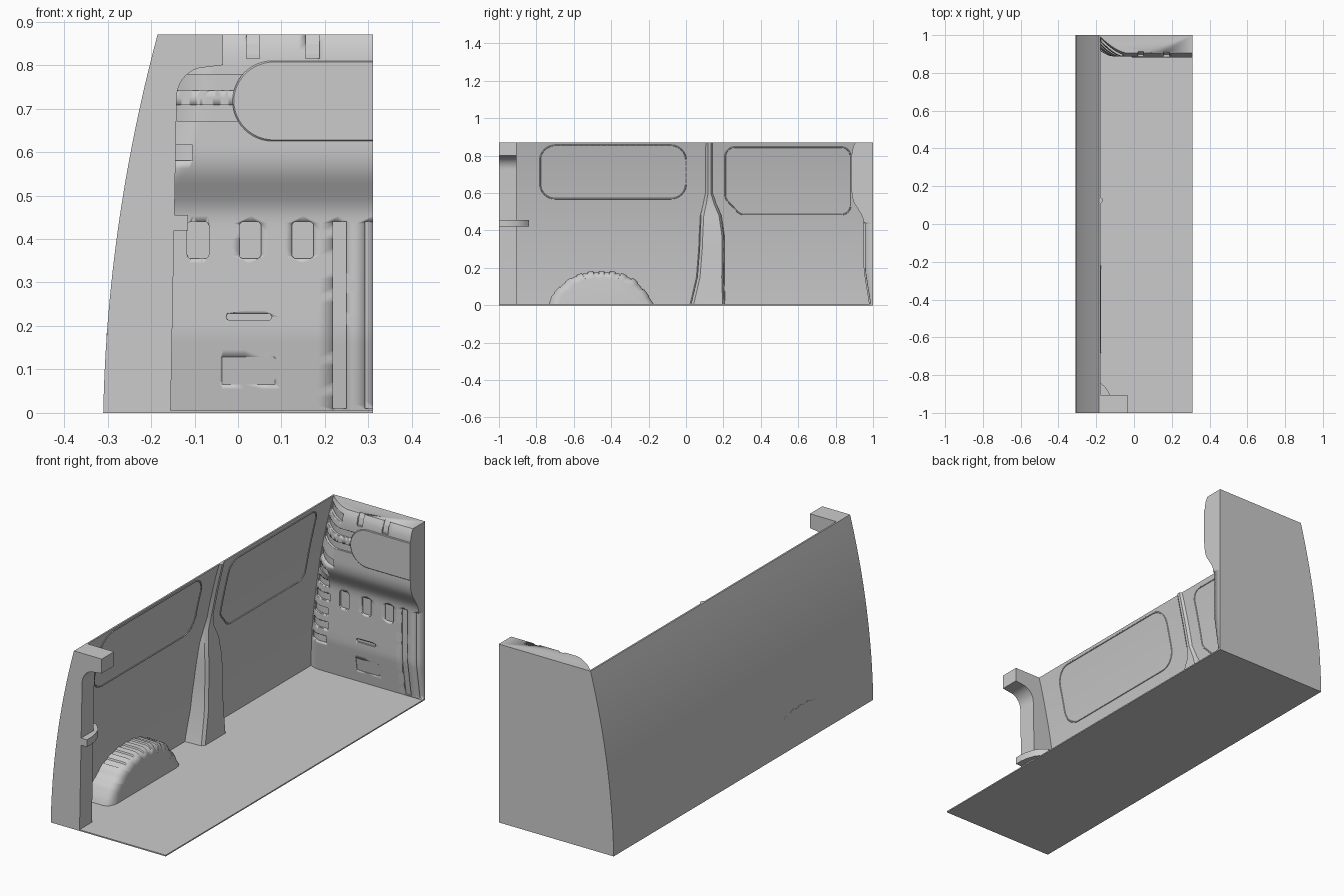
import bpy, bmesh, math
from mathutils import Vector

if "Cube" in bpy.data.objects:
    bpy.data.objects.remove(bpy.data.objects["Cube"])

XR, TOP, THICK = 0.31, 0.87, 0.008


def wall(z):
    """Outer x of the curved body side at height z."""
    return -0.31 + 0.02 * z + 0.142 * z * z


def loft(name, rings, angle=30):
    """Closed solid through rings of equal length, with capped ends."""
    bm = bmesh.new()
    rows = [[bm.verts.new(p) for p in r] for r in rings]
    n = len(rows[0])
    for a, b in zip(rows, rows[1:]):
        for i in range(n):
            j = (i + 1) % n
            bm.faces.new((a[i], a[j], b[j], b[i]))
    bm.faces.new(rows[0][::-1])
    bm.faces.new(rows[-1])
    return finish(name, bm, angle)


def finish(name, bm, angle=30):
    bmesh.ops.recalc_face_normals(bm, faces=bm.faces)
    me = bpy.data.meshes.new(name)
    bm.to_mesh(me)
    bm.free()
    ob = bpy.data.objects.new(name, me)
    bpy.context.collection.objects.link(ob)
    bpy.ops.object.select_all(action='DESELECT')
    ob.select_set(True)
    bpy.context.view_layer.objects.active = ob
    bpy.ops.object.shade_smooth_by_angle(angle=math.radians(angle))
    return ob


def prism(name, pts, axis, a, b):
    """Extrude 2D points along an axis from a to b."""
    put = {'x': lambda p, t: (t, p[0], p[1]),
           'y': lambda p, t: (p[0], t, p[1]),
           'z': lambda p, t: (p[0], p[1], t)}[axis]
    return loft(name, [[put(p, t) for p in pts] for t in (a, b)])


def rounded(corners, r, steps=6):
    """Round every corner of a convex 2D polygon."""
    out, n = [], len(corners)
    for i in range(n):
        p = Vector(corners[i])
        u = (Vector(corners[i - 1]) - p).normalized()
        v = (Vector(corners[(i + 1) % n]) - p).normalized()
        half = u.angle(v) / 2
        c = p + (u + v).normalized() * (r / math.sin(half))
        s, e = p + u * (r / math.tan(half)) - c, p + v * (r / math.tan(half)) - c
        out += [tuple(c + s.lerp(e, k / steps).normalized() * r) for k in range(steps + 1)]
    return out


def rect(x0, x1, z0, z1):
    return [(x0, z0), (x1, z0), (x1, z1), (x0, z1)]


def interp(table, t):
    for (a, u), (b, v) in zip(table, table[1:]):
        if t <= b:
            return u + (v - u) * max(0, t - a) / (b - a)
    return table[-1][1]


# Floor and curved side wall
prism("floor", rect(-0.308, XR, -1, 1), 'z', 0, 0.006)
zs = [TOP * i / 24 for i in range(25)]
prism("side_wall", [(wall(z), z) for z in zs] + [(wall(z) + THICK, z) for z in reversed(zs)],
      'y', -1, 1)

# Front door pillar with arched header stub
arch = [(-0.075 - 0.066 * math.sin(t), 0.725 + 0.07 * math.cos(t))
        for t in [math.pi / 2 * i / 10 for i in range(11)]]
prism("front_pillar", [(wall(z), z) for z in zs] + [(-0.035, TOP), (-0.035, 0.80)] + arch
      + [(-0.155, 0)], 'y', -1, -0.905)

# Curved bracket on the front pillar
prism("pillar_bracket", [(-0.2, -0.84), (-0.18, -0.84), (-0.155, -0.86), (-0.133, -0.89),
      (-0.12, -0.93), (-0.115, -0.965), (-0.115, -1), (-0.2, -1)], 'z', 0.42, 0.455)

# Middle pillar, flaring toward the floor
rows = [(0, .02, .21, -.205), (.15, .055, .205, -.213), (.3, .067, .207, -.218),
        (.38, .07, .205, -.22), (.48, .075, .19, -.226), (.54, .088, .165, -.234),
        (.6, .098, .147, wall(.6) + .02), (.72, .098, .147, wall(.72) + .02),
        (TOP, .098, .147, wall(TOP) + .018)]
loft("middle_pillar", [[(wall(z) + .003, a, z), (x - .012, a + .006, z), (x, a + .02, z),
     (x, b - .014, z), (x - .012, b - .005, z), (wall(z) + .003, b, z)] for z, a, b, x in rows], 25)

# Ribbed wheel arch
path = [(-.735, .003), (-.72, .05), (-.665, .11), (-.61, .15), (-.55, .172), (-.49, .181),
        (-.40, .181), (-.34, .168), (-.27, .135), (-.21, .065), (-.168, .003)]
prof = []
N = 19
for k in range(N):
    lift = 0.003 if k % 2 else -0.003
    for f in (0.06, 0.5, 0.94):
        y = -.735 + .567 * (k + f) / N
        prof.append((y, max(.003, interp(path, y) + lift)))
prof = [(-.74, .003)] + prof + [(-.165, .003)]
loft("wheel_arch", [[(x, -.45 + (y + .45) * s, z * s) for y, z in prof] for x, s in
     ((-.303, 1), (-.215, 1), (-.198, .98), (-.186, .94), (-.178, .88), (-.175, .80))], 35)


# Raised rims of the two side windows, bent to the wall
def window_rim(name, corners, r):
    cu = bpy.data.curves.new(name, 'CURVE')
    cu.dimensions, cu.bevel_depth, cu.bevel_resolution = '3D', 0.0035, 1
    pts = rounded(corners, r, 8)
    dense = []
    for i, p in enumerate(pts):
        q = pts[(i + 1) % len(pts)]
        m = max(1, int((Vector(q) - Vector(p)).length / 0.03))
        dense += [Vector(p).lerp(Vector(q), k / m) for k in range(m)]
    sp = cu.splines.new('POLY')
    sp.points.add(len(dense) - 1)
    for pt, (y, z) in zip(sp.points, dense):
        pt.co = (wall(z) + THICK, y, z, 1)
    sp.use_cyclic_u = True
    bpy.context.collection.objects.link(bpy.data.objects.new(name, cu))


window_rim("front_window_rim", rect(-.78, 0, .57, .855), .08)
window_rim("rear_window_rim", [(.21, .57), (.29, .485), (.88, .485), (.88, .845), (.21, .845)], .05)

# Rear door panel: pressed sheet that falls back toward the side wall
DOOR = [(0, .98), (.18, .951), (.21, .95), (.44, .95), (.465, .947), (.485, .938), (.545, .9),
        (.57, .89), (.6, .886), (.80, .886), (.825, .888), (.85, .894), (TOP, .905)]


def door_y(x, z):
    width = interp([(0, .06), (.45, .08), (.6, .14), (TOP, .15)], z)
    t = min(1, max(0, (x - wall(z)) / width))
    return .998 - (.998 - interp(DOOR, z)) * (1 - (1 - t) ** 1.6)


us = [i / 40 * .45 for i in range(40)] + [.45 + .55 * i / 8 for i in range(9)]
levels = sorted({TOP * i / 48 for i in range(49)})
rings = []
for z in levels:
    xs = [wall(z) + .002 + (XR - wall(z) - .002) * u for u in us]
    rings.append([(x, door_y(x, z), z) for x in xs] + [(XR, 1, z), (xs[0], 1, z)])
door = loft("rear_door", rings)


# Cutters for the pressed pockets and grooves
def groove_up(x0, x1, z0, z1, depth):
    n = 24
    hs = [z0 + (z1 - z0) * i / n for i in range(n + 1)]
    return prism("cutter", [(interp(DOOR, min(TOP, max(0, z))) + depth, z) for z in hs]
                 + [(.8, z1), (.8, z0)], 'x', x0, x1)


def groove_across(x0, x1, z0, z1, depth):
    xs = [x0 + (x1 - x0) * i / 14 for i in range(15)]
    zm = (z0 + z1) / 2
    return prism("cutter", [(x, min(.9975, door_y(x, zm) + depth)) for x in xs]
                 + [(x1, .8), (x0, .8)], 'z', z0, z1)


cutters = [prism("cutter", rounded(rect(x, x + .05, .355, .44), .01), 'y', .8, .96)
           for x in (-.117, .003, .124)]
cutters.append(prism("cutter", rounded(rect(-.027, .077, .213, .229), .0075), 'y', .8, .958))
cutters.append(groove_up(-.037, .085, .065, .128, .003))
cutters += [groove_up(a, b, .01, .44, .008) for a, b in ((.217, .25), (.292, .33))]
cutters += [groove_up(a, b, .815, .88, .009) for a, b in ((.02, .05), (.155, .187))]
cutters += [groove_across(wall(z) + .025, x, z, z + .036, .009) for z, x in
            ((.81, -.06), (.742, .02), (.672, .02), (.58, -.105), (.51, -.15), (.44, -.17),
             (.37, -.17), (.30, -.18), (.23, -.18), (.16, -.19))]
for c in cutters:
    mod = door.modifiers.new("pocket", 'BOOLEAN')
    mod.operation, mod.solver, mod.object = 'DIFFERENCE', 'EXACT', c
    bpy.context.view_layer.objects.active = door
    bpy.ops.object.modifier_apply(modifier=mod.name)
    bpy.data.objects.remove(c, do_unlink=True)

# Raised window blank of the rear door
blank = [(.08 + .0925 * math.cos(t), .7175 + .0925 * math.sin(t))
         for t in [math.pi / 2 + math.pi * i / 24 for i in range(25)]] + [(XR, .625), (XR, .81)]
loft("rear_door_window", [[(x, y, z) for x, z in blank] for y in (.99, .884)]
     + [[(min(XR, x + (.003 if x < .3 else 0)), .881, .7175 + (z - .7175) * .97) for x, z in blank]])
